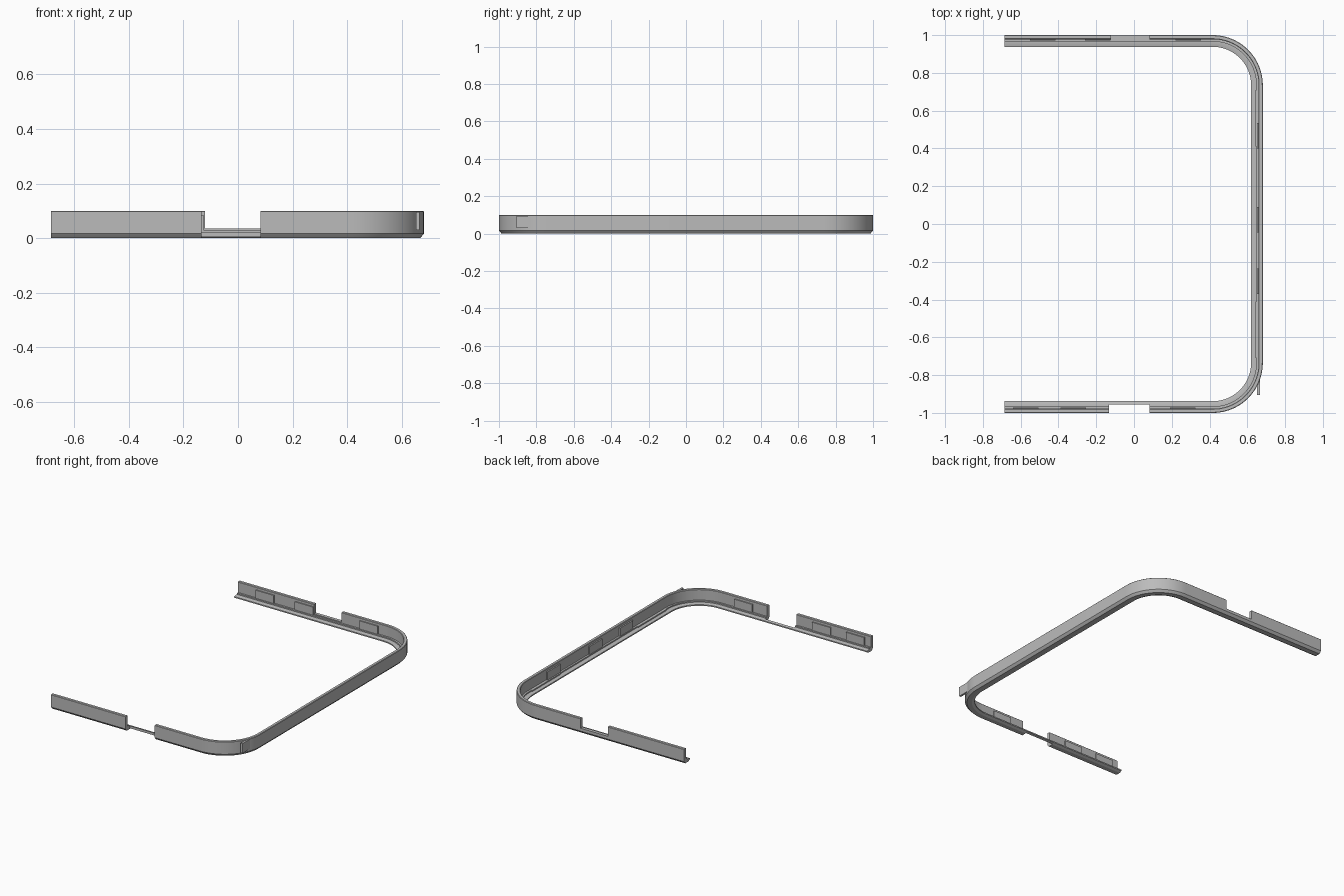
import bpy, bmesh, math

cube = bpy.data.objects.get("Cube")
if cube:
    bpy.data.objects.remove(cube, do_unlink=True)

grey = bpy.data.materials.new("plain grey")
grey.use_nodes = True
grey.diffuse_color = (0.5, 0.5, 0.5, 1)
grey.node_tree.nodes["Principled BSDF"].inputs["Base Color"].default_value = (0.5, 0.5, 0.5, 1)

END, SIDE, R = -0.685, 0.682, 0.265     # open end, right side, corner radius
GAP_L, GAP_R = -0.133, 0.083


def finish(name, bm):
    bmesh.ops.recalc_face_normals(bm, faces=bm.faces)
    mesh = bpy.data.meshes.new(name)
    bm.to_mesh(mesh)
    bm.free()
    mesh.materials.append(grey)
    ob = bpy.data.objects.new(name, mesh)
    bpy.context.collection.objects.link(ob)
    bpy.ops.object.select_all(action='DESELECT')
    ob.select_set(True)
    bpy.context.view_layer.objects.active = ob
    bpy.ops.object.shade_smooth_by_angle(angle=math.radians(25))
    return ob


def sweep(name, path, profile, caps=True):
    """Sweep (inset, height) points along path stations (x, y, inward x, inward y)."""
    bm = bmesh.new()
    rings = [[bm.verts.new((x + nx * d, y + ny * d, z)) for d, z in profile]
             for x, y, nx, ny in path]
    n = len(profile)
    for a, b in zip(rings, rings[1:]):
        for i in range(n):
            j = (i + 1) % n
            bm.faces.new((a[i], a[j], b[j], b[i]))
    if caps:
        bm.faces.new(rings[0])
        bm.faces.new(rings[-1])
    return finish(name, bm)


def box(name, x0, x1, y0, y1, z0, z1):
    bm = bmesh.new()
    bmesh.ops.create_cube(bm, size=1)
    for v in bm.verts:
        v.co = ((x0 + x1) / 2 + v.co.x * (x1 - x0),
                (y0 + y1) / 2 + v.co.y * (y1 - y0),
                (z0 + z1) / 2 + v.co.z * (z1 - z0))
    return finish(name, bm)


def straight(x0, x1, side):
    return [(x0, side, 0, -side), (x1, side, 0, -side)]


def corner(side, steps=24):
    pts = []
    for i in range(steps + 1):
        a = math.pi / 2 * i / steps
        c, s = math.cos(a), math.sin(a) * side
        pts.append((SIDE - R + R * c, side * (1 - R) + R * s, -c, -s))
    return pts


# Rail cross-section: upright wall, stepped root, thin inward flange
flange = [(0.062, 0.008), (0.062, 0.016), (0.045, 0.02)]
foot = [(0.003, 0.012), (0.014, 0.0), (0.045, 0.0)]
rail = foot + flange + [(0.034, 0.02), (0.034, 0.028), (0.022, 0.028),
                        (0.022, 0.097), (0.019, 0.1), (0.003, 0.1),
                        (0.0, 0.097), (0.0, 0.016)]
low_rail = foot + flange + [(0.034, 0.02), (0.034, 0.028), (0.022, 0.028),
                            (0.022, 0.035), (0.0, 0.035), (0.0, 0.016)]
thin_bar = [(0.045, 0.004)] + flange

# Frame: main bend, and the two end pieces beyond the gaps
bend = [(GAP_R, -1, 0, 1)] + corner(-1)[::-1] + corner(1) + [(GAP_R, 1, 0, -1)]
sweep("main_rail", bend, rail)
sweep("front_end_rail", straight(END, GAP_L, -1), rail)
sweep("back_end_rail", straight(END, GAP_L + 0.012, 1), rail)

# Reduced sections bridging the gaps
sweep("front_gap_bar", straight(GAP_L, GAP_R, -1), thin_bar, False)
sweep("back_gap_bar", straight(GAP_L + 0.012, GAP_R, 1), low_rail, False)

# Raised pads on the inner wall faces
for side, label, starts in ((-1, "front", (-0.64, -0.39, 0.19)),
                            (1, "back", (-0.55, -0.26, 0.22))):
    ys = sorted((side * 0.98, side * 0.971))
    for i, x in enumerate(starts):
        box(f"{label}_pad_{i + 1}", x, x + 0.135, ys[0], ys[1], 0.028, 0.082)
for i, y in enumerate((-0.37, -0.045, 0.4)):
    box(f"side_pad_{i + 1}", SIDE - 0.031, SIDE - 0.02, y, y + 0.135, 0.028, 0.082)

# Low ribs on the side flange
for i, y in enumerate((-0.71, 0.41)):
    box(f"side_rib_{i + 1}", SIDE - 0.04, SIDE - 0.03, y, y + 0.3, 0.018, 0.028)

# Small tab standing out of the front corner
box("corner_tab", 0.652, 0.666, -0.905, -0.80, 0.03, 0.095)
